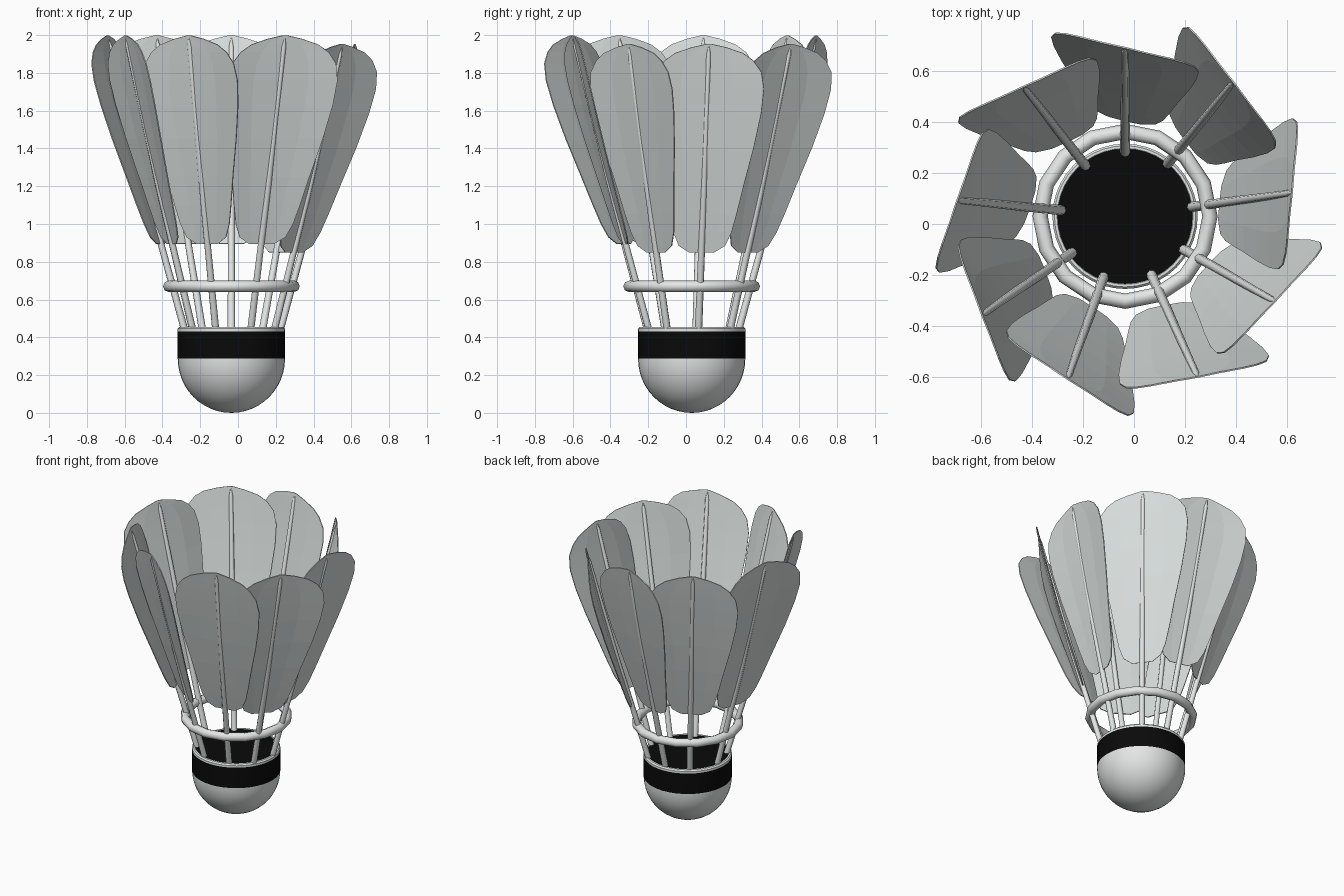
import bpy, bmesh, math
from mathutils import Vector

if "Cube" in bpy.data.objects:
    bpy.data.objects.remove(bpy.data.objects["Cube"])

CENTER = Vector((-0.035, 0.03, 0))


def material(name, rgb):
    m = bpy.data.materials.new(name)
    m.diffuse_color = (*rgb, 1)
    m.use_nodes = True
    m.node_tree.nodes["Principled BSDF"].inputs["Base Color"].default_value = m.diffuse_color
    return m


WHITE = material("off_white", (0.78, 0.8, 0.8))
VANE_GREY = material("pale_feather", (0.69, 0.735, 0.725))
BLACK = material("black", (0.003, 0.003, 0.003))


def make_object(name, bm, mats, smooth=None):
    bmesh.ops.recalc_face_normals(bm, faces=bm.faces)
    me = bpy.data.meshes.new(name)
    bm.to_mesh(me)
    bm.free()
    for m in mats:
        me.materials.append(m)
    ob = bpy.data.objects.new(name, me)
    bpy.context.collection.objects.link(ob)
    ob.location = CENTER
    if smooth:
        bpy.ops.object.select_all(action='DESELECT')
        ob.select_set(True)
        bpy.context.view_layer.objects.active = ob
        bpy.ops.object.shade_smooth_by_angle(angle=math.radians(smooth))
    return ob


def skin(bm, rings, closed=False):
    """Join equal rings of vertices with quads, wrapping around each ring."""
    n = len(rings[0])
    pairs = list(zip(rings, rings[1:])) + ([(rings[-1], rings[0])] if closed else [])
    for a, b in pairs:
        for i in range(n):
            j = (i + 1) % n
            bm.faces.new((a[i], a[j], b[j], b[i]))


def ring(bm, r, z, n):
    return [bm.verts.new((r * math.cos(2 * math.pi * i / n),
                          r * math.sin(2 * math.pi * i / n), z)) for i in range(n)]


# Rounded cork with black band, white rim and black top
R = 0.284
profile = [(R * math.sin(a), 0.287 - 0.287 * math.cos(a))
           for a in [math.pi / 2 * k / 12 for k in range(1, 13)]]
profile += [(R, 0.432), (R, 0.446), (R - 0.008, 0.455), (0.266, 0.455), (0.264, 0.452)]
bm = bmesh.new()
rings = [ring(bm, r, z, 40) for r, z in profile]
skin(bm, rings)
bottom = bm.verts.new((0, 0, 0))
for i in range(40):
    bm.faces.new((bottom, rings[0][(i + 1) % 40], rings[0][i]))
bm.faces.new(rings[-1])
for f in bm.faces:
    c = f.calc_center_median()
    if 0.288 < c.z < 0.432 or len(f.verts) > 4:
        f.material_index = 1
make_object("cork_base", bm, [WHITE, BLACK], 35)

# Binding hoop around the stems
bm = bmesh.new()
skin(bm, [ring(bm, 0.332 + 0.03 * math.cos(a), 0.67 + 0.03 * math.sin(a), 16)
          for a in [2 * math.pi * k / 8 for k in range(8)]], closed=True)
make_object("binding_hoop", bm, [WHITE], 50)

# Height and half width of the vane
VANE = [(0.895, 0.065), (0.93, 0.12), (1.0, 0.15), (1.1, 0.173), (1.25, 0.203), (1.45, 0.247),
        (1.63, 0.278), (1.76, 0.288), (1.85, 0.272), (1.91, 0.23), (1.95, 0.175),
        (1.98, 0.09), (1.998, 0.012)]
# Height and radius of the stem
STEM = [(0.44, 0.02), (1.2, 0.017), (1.94, 0.013), (1.985, 0.004)]
# Angle, tip distance from the centre line, and drop of each feather
FEATHERS = [(90, 0.66, 0), (128, 0.645, 0), (174.5, 0.66, 0), (214.5, 0.68, 0),
            (250.5, 0.675, 0), (294.3, 0.69, 0), (330.4, 0.675, 0.045),
            (8, 0.66, 0.045), (51, 0.675, 0.045)]

for k, (deg, tip, drop) in enumerate(FEATHERS, 1):
    ang = math.radians(deg)
    out = Vector((math.cos(ang), math.sin(ang), 0))
    side = Vector((-math.sin(ang), math.cos(ang), 0))

    def stem_radius(z):
        return 0.253 + (z - 0.455) / 1.545 * (tip - 0.253)

    # Feather vane: twisted so that neighbours overlap, slightly cupped and bowed
    bm = bmesh.new()
    rows = []
    for z, w in VANE:
        bow = 0.014 * math.sin(math.pi * (z - 0.7) / 1.3)
        row = []
        for u in (-1, -0.5, 0, 0.5, 1):
            s = u * w
            r = stem_radius(z) + bow + 0.24 * s + 0.35 * s * s
            row.append(bm.verts.new(out * r + side * s + Vector((0, 0, z - drop))))
        rows.append(row)
    for a, b in zip(rows, rows[1:]):
        for i in range(4):
            bm.faces.new((a[i], a[i + 1], b[i + 1], b[i]))
    vane = make_object(f"feather_vane_{k}", bm, [VANE_GREY])
    mod = vane.modifiers.new("thickness", 'SOLIDIFY')
    mod.thickness = 0.006
    mod.offset = 0

    # Tapered stem following the vane
    bm = bmesh.new()
    rings = []
    for z, r in STEM:
        bow = 0.01 * max(0, math.sin(math.pi * (z - 0.7) / 1.3))
        mid = out * (stem_radius(z) + bow) + Vector((0, 0, z - drop))
        rings.append([bm.verts.new(mid + out * r * math.cos(t) + side * r * math.sin(t))
                      for t in [2 * math.pi * i / 8 for i in range(8)]])
    skin(bm, rings)
    bm.faces.new(rings[0])
    bm.faces.new(rings[-1])
    make_object(f"feather_stem_{k}", bm, [WHITE], 50)
